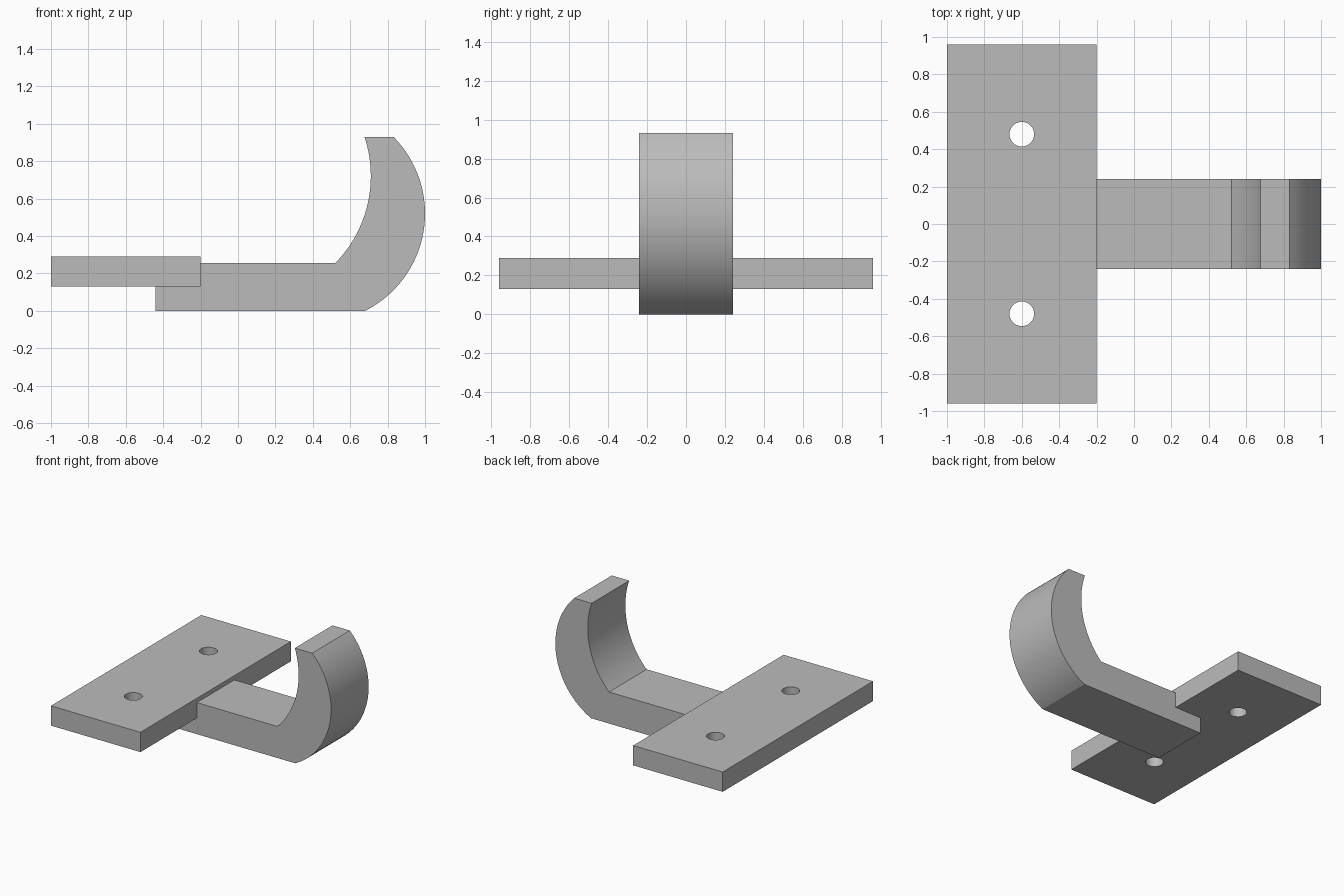
import bpy, bmesh
from math import asin, cos, sin, pi, radians

cube = bpy.data.objects.get("Cube")
if cube:
    bpy.data.objects.remove(cube)

# One plain grey for the whole bracket
grey = bpy.data.materials.new("plain grey")
grey.use_nodes = True
colour = (0.5, 0.5, 0.5, 1)
grey.diffuse_color = colour
grey.node_tree.nodes["Principled BSDF"].inputs["Base Color"].default_value = colour


def extrude_profile(name, points, axis, start, depth):
    """Make a solid by extruding a flat outline along the y or z axis."""
    bm = bmesh.new()
    place = {"y": lambda a, b: (a, start, b), "z": lambda a, b: (a, b, start)}[axis]
    face = bm.faces.new([bm.verts.new(place(a, b)) for a, b in points])
    moved = bmesh.ops.extrude_face_region(bm, geom=[face])["geom"]
    shift = (0, depth, 0) if axis == "y" else (0, 0, depth)
    bmesh.ops.translate(bm, vec=shift, verts=[v for v in moved if isinstance(v, bmesh.types.BMVert)])
    bmesh.ops.recalc_face_normals(bm, faces=bm.faces)
    mesh = bpy.data.meshes.new(name)
    bm.to_mesh(mesh)
    bm.free()
    obj = bpy.data.objects.new(name, mesh)
    bpy.context.collection.objects.link(obj)
    mesh.materials.append(grey)
    return obj


def arc(right, mid_z, radius, z0, z1, steps=32):
    """Arc bulging to x = right at height mid_z, running from z0 to z1."""
    a0, a1 = (asin((z - mid_z) / radius) for z in (z0, z1))
    angles = [a0 + (a1 - a0) * i / steps for i in range(steps + 1)]
    return [(right - radius + radius * cos(a), mid_z + radius * sin(a)) for a in angles]


def smooth(obj):
    bpy.ops.object.select_all(action="DESELECT")
    obj.select_set(True)
    bpy.context.view_layer.objects.active = obj
    bpy.ops.object.shade_smooth_by_angle(angle=radians(25))


# Hook: notched arm ending in a tapered, upturned tip
arm_top, tip_top, plate_bottom, plate_top = 0.255, 0.93, 0.13, 0.29
outer = arc(1.0, 0.52, 0.583, 0, tip_top)
inner = arc(0.71, 0.72, 0.664, arm_top, tip_top)
notch = [(-0.2, arm_top), (-0.2, plate_bottom), (-0.44, plate_bottom), (-0.44, 0)]
hook = extrude_profile("hook", outer + inner[::-1] + notch, "y", -0.24, 0.48)
smooth(hook)

# Mounting plate
corners = [(-1, -0.96), (-0.2, -0.96), (-0.2, 0.96), (-1, 0.96)]
plate = extrude_profile("mounting_plate", corners, "z", plate_bottom, plate_top - plate_bottom)

# Two screw holes cut through the plate
for side, y in (("front", -0.48), ("back", 0.48)):
    circle = [(-0.6 + 0.066 * cos(2 * pi * i / 48), y + 0.066 * sin(2 * pi * i / 48)) for i in range(48)]
    cutter = extrude_profile(side + "_hole_cutter", circle, "z", 0.05, 0.4)
    cutter.hide_render = True
    cutter.hide_viewport = True
    cut = plate.modifiers.new(side + "_hole", "BOOLEAN")
    cut.operation = "DIFFERENCE"
    cut.solver = "EXACT"
    cut.object = cutter
    bpy.context.view_layer.objects.active = plate
    bpy.ops.object.modifier_apply(modifier=cut.name)
    bpy.data.objects.remove(cutter)
smooth(plate)
